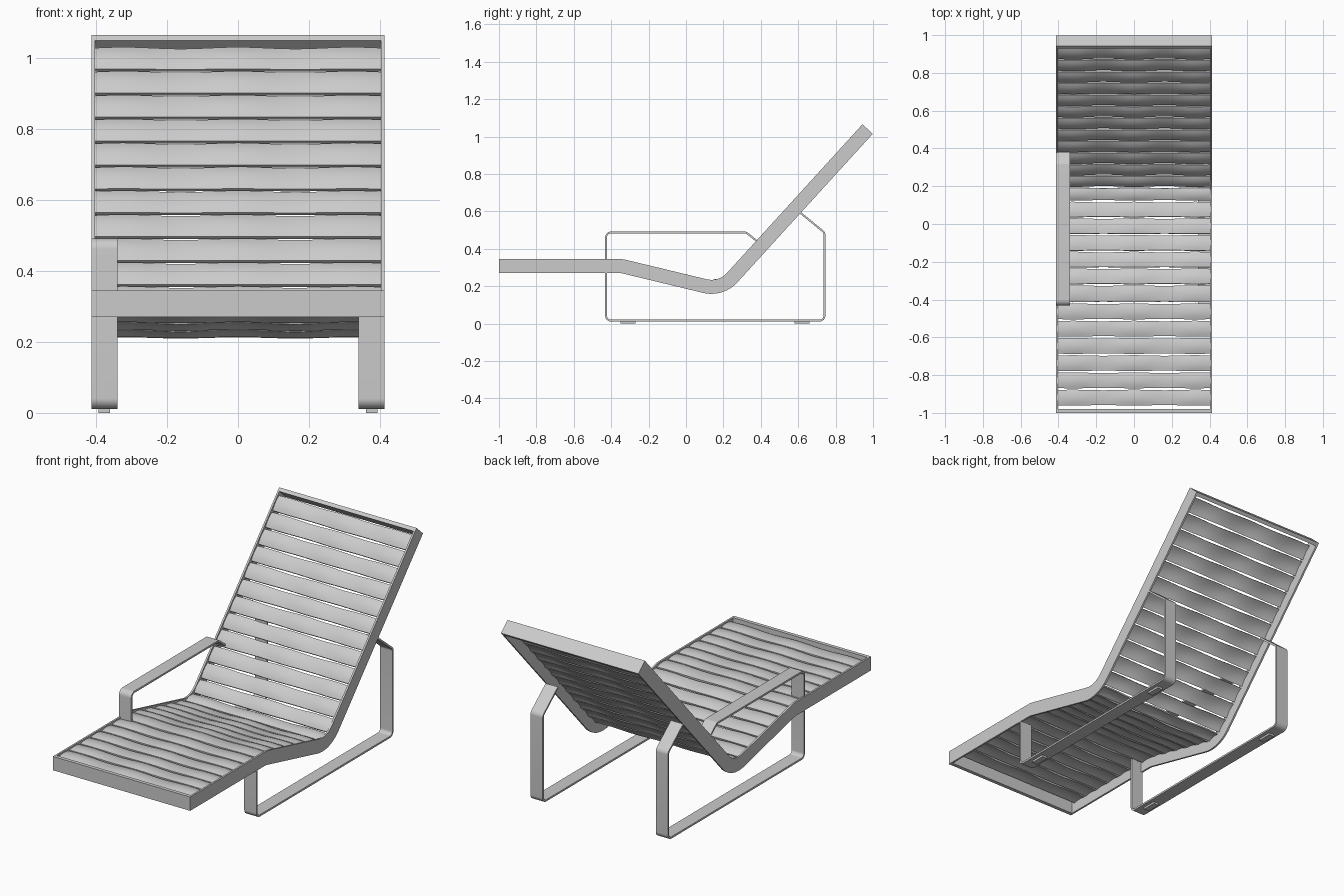
import bpy, bmesh, math
from mathutils import Vector

if "Cube" in bpy.data.objects:
    bpy.data.objects.remove(bpy.data.objects["Cube"])

HALF_W = 0.413      # half width of the lounger
RAIL_H = 0.075      # rail height


def rounded(points, radii, steps=8):
    """Polyline in (y, z) with each inner corner replaced by an arc."""
    pts = [Vector(p) for p in points]
    out = [pts[0]]
    for i in range(1, len(pts) - 1):
        a = (pts[i - 1] - pts[i]).normalized()
        b = (pts[i + 1] - pts[i]).normalized()
        half = a.angle(b) / 2
        r = radii[i - 1]
        centre = pts[i] + (a + b).normalized() * (r / math.sin(half))
        t = r / math.tan(half)
        s, e = pts[i] + a * t - centre, pts[i] + b * t - centre
        for k in range(steps + 1):
            f = k / steps
            d = s.lerp(e, f).normalized() * r
            out.append(centre + d)
    return out + [pts[-1]]


def normals(pts):
    res = []
    for i in range(len(pts)):
        t = (pts[min(i + 1, len(pts) - 1)] - pts[max(i - 1, 0)]).normalized()
        if 0 < i < len(pts) - 1:
            t = ((pts[i] - pts[i - 1]).normalized()
                 + (pts[i + 1] - pts[i]).normalized()).normalized()
        res.append(Vector((-t.y, t.x)))
    return res


def finish(name, bm, angle=35):
    bmesh.ops.recalc_face_normals(bm, faces=bm.faces)
    me = bpy.data.meshes.new(name)
    bm.to_mesh(me)
    bm.free()
    ob = bpy.data.objects.new(name, me)
    bpy.context.collection.objects.link(ob)
    bpy.ops.object.select_all(action='DESELECT')
    ob.select_set(True)
    bpy.context.view_layer.objects.active = ob
    bpy.ops.object.shade_smooth_by_angle(angle=math.radians(angle))
    return ob


def ribbon(name, pts, x0, x1, thick):
    """Rectangular bar swept along a (y, z) path."""
    bm = bmesh.new()
    rings = []
    for p, n in zip(pts, normals(pts)):
        hi, lo = p + n * thick / 2, p - n * thick / 2
        rings.append([bm.verts.new((x, *q)) for x, q in
                      ((x0, hi), (x1, hi), (x1, lo), (x0, lo))])
    for r, s in zip(rings, rings[1:]):
        for k in range(4):
            bm.faces.new((r[k], r[(k + 1) % 4], s[(k + 1) % 4], s[k]))
    bm.faces.new(rings[0])
    bm.faces.new(rings[-1])
    return finish(name, bm)


def box(name, lo, hi):
    bm = bmesh.new()
    bmesh.ops.create_cube(bm, size=1)
    for v in bm.verts:
        v.co = [l + (c + 0.5) * (h - l) for c, l, h in zip(v.co, lo, hi)]
    return finish(name, bm)


# side rails following the lounger profile
path = rounded([(-1, 0.308), (-0.345, 0.308), (0.187, 0.18), (0.971, 1.04)],
               [0.15, 0.15], 14)
for side, sx in (("left", -1), ("right", 1)):
    ribbon(side + "_rail", path, sx * (HALF_W - 0.01), sx * HALF_W, RAIL_H)

# end boards closing the frame
for label, p, q in (("foot", path[0], path[1]), ("head", path[-1], path[-2])):
    d = (q - p).normalized()
    ribbon(label + "_end_board", [p, p + d * 0.02], -HALF_W, HALF_W, RAIL_H)

# cross slats: softly bulging strips laid between the rails
norms = normals(path)
lengths = [0]
for a, b in zip(path, path[1:]):
    lengths.append(lengths[-1] + (b - a).length)


def at(s, off):
    for i in range(len(path) - 1):
        if s <= lengths[i + 1]:
            f = (s - lengths[i]) / (lengths[i + 1] - lengths[i])
            n = (norms[i].lerp(norms[i + 1], f)).normalized()
            return path[i].lerp(path[i + 1], f) + n * off
    return path[-1] + norms[-1] * off


def slat(name, s0, s1, nx=32, nv=6):
    a, b = at(s0, 0.026), at(s1, 0.026)
    t = (b - a).normalized()
    n = Vector((-t.y, t.x))
    bm = bmesh.new()
    top, bot = [], []
    for i in range(nx + 1):
        u = -1 + 2 * i / nx
        wave = 0.5 + 0.5 * math.cos(2.5 * math.pi * u)
        rt, rb = [], []
        for j in range(nv + 1):
            v = -1 + 2 * j / nv
            p = a.lerp(b, j / nv) + t * (0.003 * v * (wave - 0.5))
            crown = (0.004 + 0.005 * wave) * (1 - v * v) - 0.004 * (1 - wave)
            x = u * (HALF_W - 0.01)
            rt.append(bm.verts.new((x, *(p + n * crown))))
            rb.append(bm.verts.new((x, *(p + n * (crown - 0.01)))))
        top.append(rt)
        bot.append(rb)
    for g in (top, bot):
        for i in range(nx):
            for j in range(nv):
                bm.faces.new((g[i][j], g[i + 1][j], g[i + 1][j + 1], g[i][j + 1]))
    for i in range(nx):
        for j in (0, nv):
            bm.faces.new((top[i][j], top[i + 1][j], bot[i + 1][j], bot[i][j]))
    for j in range(nv):
        for i in (0, nx):
            bm.faces.new((top[i][j], top[i][j + 1], bot[i][j + 1], bot[i][j]))
    return finish(name, bm, 45)


start, end = 0.035, lengths[-1] - 0.032
count = round((end - start) / 0.0905)
pitch = (end - start) / count
for k in range(count):
    s = start + k * pitch
    slat(f"slat_{k + 1:02d}", s + 0.005, s + pitch - 0.005)

# bent flat-bar legs: the left one continues up into an armrest
base = [(-0.427, 0.016), (0.74, 0.016), (0.74, 0.487), (0.612, 0.592)]
arm = [(0.378, 0.442), (0.322, 0.487), (-0.427, 0.487)]
ribbon("left_leg_and_armrest", rounded(arm + base, [0.025] * 5),
       -HALF_W, -0.34, 0.01)
ribbon("right_leg", rounded([(-0.427, 0.275)] + base, [0.025] * 3),
       0.34, HALF_W, 0.01)

# small foot pads
for side, sx in (("left", -1), ("right", 1)):
    for label, y in (("front", -0.31), ("back", 0.62)):
        x = sx * 0.377
        box(f"{side}_{label}_pad", (x - 0.016, y - 0.04, 0), (x + 0.016, y + 0.04, 0.013))
